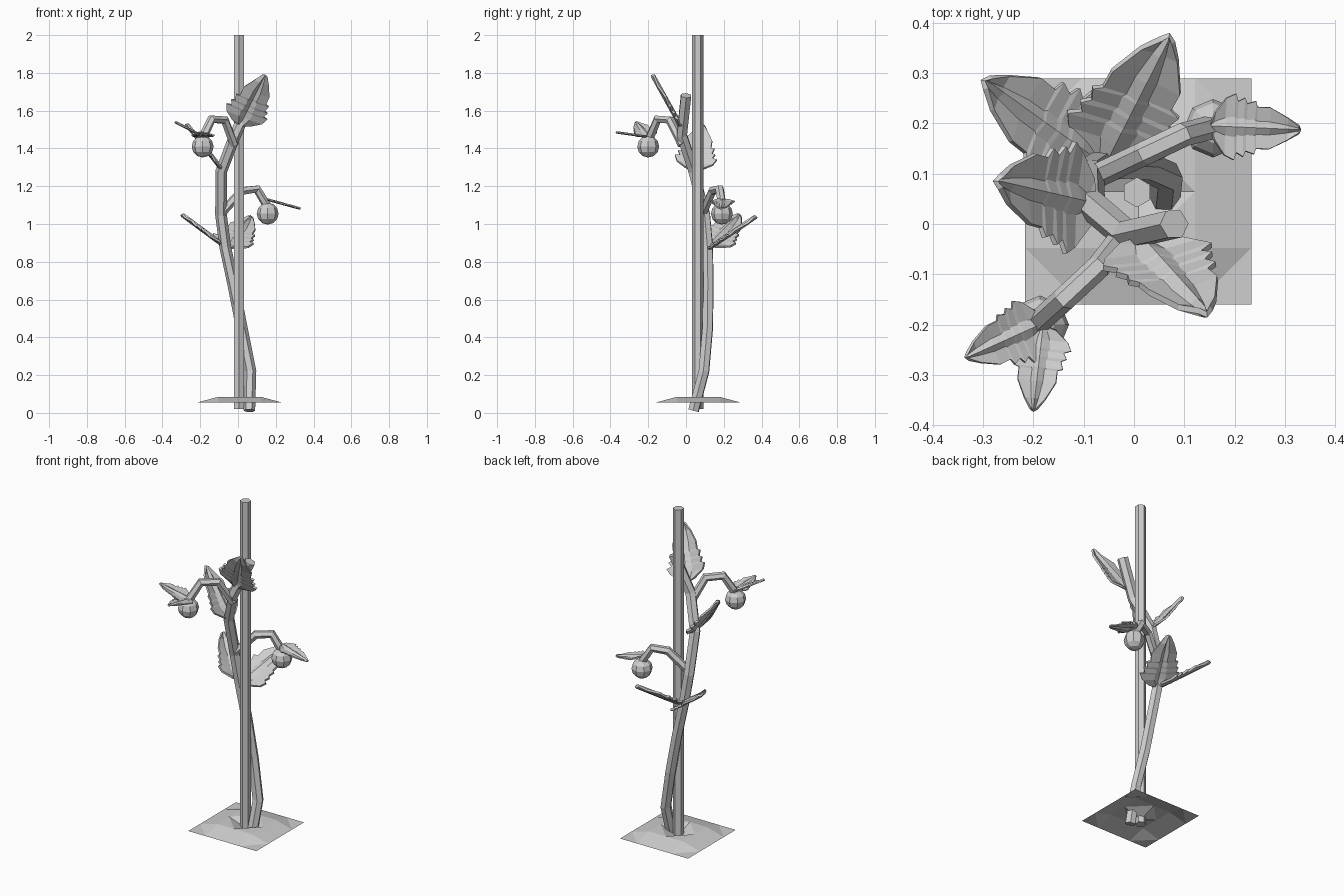
import bpy
import bmesh
import math
from mathutils import Vector

cube = bpy.data.objects.get("Cube")
if cube:
    bpy.data.objects.remove(cube)

GREY = (0.62, 0.62, 0.62, 1)
grey = bpy.data.materials.new("plain_grey")
grey.use_nodes = True
grey.diffuse_color = GREY
grey.node_tree.nodes["Principled BSDF"].inputs["Base Color"].default_value = GREY


def add_object(name, data):
    obj = bpy.data.objects.new(name, data)
    data.materials.append(grey)
    bpy.context.collection.objects.link(obj)
    return obj


def add_bmesh(name, bm):
    mesh = bpy.data.meshes.new(name)
    bm.to_mesh(mesh)
    bm.free()
    return add_object(name, mesh)


def add_tube(name, points, radius):
    """Six-sided tube along a bent path, with optional taper as a fourth value."""
    curve = bpy.data.curves.new(name, "CURVE")
    curve.dimensions = "3D"
    curve.bevel_depth = radius
    curve.bevel_resolution = 1
    curve.use_fill_caps = True
    spline = curve.splines.new("POLY")
    spline.points.add(len(points) - 1)
    spline.use_smooth = False
    for p, co in zip(spline.points, points):
        p.co = (*co[:3], 1)
    return add_object(name, curve)


# Right half of the toothed leaf outline: along, across (fractions of length)
EDGE = [(0.05, 0.15), (0.17, 0.30), (0.27, 0.35), (0.30, 0.27), (0.37, 0.31),
        (0.40, 0.25), (0.49, 0.28), (0.51, 0.22), (0.65, 0.22), (0.85, 0.12), (0.97, 0.04)]


def add_leaf(name, base, tip, side_hint):
    base, tip = Vector(base), Vector(tip)
    axis = tip - base
    length = axis.length
    axis.normalize()
    side = Vector(side_hint)
    side = (side - axis * side.dot(axis)).normalized()
    up = side.cross(axis)
    if up.z < 0:
        side, up = -side, -up
    bm = bmesh.new()

    def vert(t, w, h):
        return bm.verts.new(base + (axis * t + side * w + up * h) * length)

    start, end = vert(0, 0, 0), vert(1, 0, 0)
    mid = [start] + [vert(t, 0, 0.025) for t, _ in EDGE] + [end]
    for s in (-1, 1):
        # A shallow crease runs between the midrib and the toothed edge
        crease = [start] + [vert(t, s * w * 0.3, -0.015) for t, w in EDGE] + [end]
        edge = [start] + [vert(t, s * w, 0.02 if i % 2 == 0 else 0)
                          for i, (t, w) in enumerate(EDGE)] + [end]
        for a, b in ((mid, crease), (crease, edge)):
            for i in range(len(a) - 1):
                ring = []
                for v in (a[i], a[i + 1], b[i + 1], b[i]):
                    if v not in ring:
                        ring.append(v)
                bm.faces.new(ring if s < 0 else ring[::-1])
    bmesh.ops.recalc_face_normals(bm, faces=bm.faces[:])
    obj = add_bmesh(name, bm)
    mod = obj.modifiers.new("thickness", "SOLIDIFY")
    mod.thickness = 0.035 * length
    mod.offset = 0


def add_fruit(name, centre):
    bm = bmesh.new()
    bmesh.ops.create_uvsphere(bm, u_segments=8, v_segments=6, radius=0.058)
    bmesh.ops.translate(bm, verts=bm.verts[:], vec=centre)
    add_bmesh(name, bm)


# Soil patch: raised plateau with sloping rim and a sunken middle
bm = bmesh.new()
N, SIZE = 4, 0.449
grid = [[None] * (N + 1) for _ in range(N + 1)]
for i in range(N + 1):
    for j in range(N + 1):
        rim = i in (0, N) or j in (0, N)
        z = 0.055 if rim else 0.085
        if i == j == N // 2:
            z = 0.045
        grid[i][j] = bm.verts.new((-0.216 + SIZE * i / N, -0.16 + SIZE * j / N, z))
for i in range(N):
    for j in range(N):
        a, b = grid[i][j], grid[i + 1][j]
        c, d = grid[i + 1][j + 1], grid[i][j + 1]
        if (i < N // 2) == (j < N // 2):
            bm.faces.new((a, b, d))
            bm.faces.new((b, c, d))
        else:
            bm.faces.new((a, b, c))
            bm.faces.new((a, c, d))
add_bmesh("soil_patch", bm)

# Support stake
bm = bmesh.new()
bmesh.ops.create_cone(bm, cap_ends=True, segments=6, radius1=0.03, radius2=0.03, depth=1.98)
bmesh.ops.translate(bm, verts=bm.verts[:], vec=(0.006, 0.063, 1.01))
add_bmesh("support_stake", bm)

# Main stem winding round the stake
add_tube("main_stem", [
    (0.06, 0.04, 0.012), (0.066, 0.095, 0.22), (0.02, 0.115, 0.45), (-0.025, 0.118, 0.68),
    (-0.068, 0.115, 0.88), (-0.09, 0.10, 1.05), (-0.088, 0.04, 1.28),
    (-0.015, -0.022, 1.47), (0.08, 0.0, 1.68)], 0.031)

# Fruit-bearing branches
add_tube("upper_branch", [(-0.02, -0.02, 1.42), (-0.07, -0.085, 1.55),
                          (-0.14, -0.15, 1.555), (-0.19, -0.195, 1.45)], 0.024)
add_tube("lower_branch", [(-0.085, 0.09, 1.06), (0.02, 0.14, 1.175),
                          (0.10, 0.178, 1.185), (0.158, 0.193, 1.09)], 0.024)
add_fruit("upper_fruit", (-0.187, -0.2, 1.41))
add_fruit("lower_fruit", (0.157, 0.19, 1.055))

# Leaves: base, tip, direction the blade spreads
X, Y = (1, 0, 0), (0, 1, 0)
LEAVES = {
    "low_right_leaf": ((-0.07, 0.12, 0.88), (-0.30, 0.285, 1.05), Y),
    "low_back_leaf": ((-0.06, 0.12, 0.87), (0.07, 0.375, 1.04), X),
    "mid_right_leaf": ((-0.08, 0.04, 1.28), (-0.275, 0.085, 1.53), Y),
    "top_leaf": ((0.01, -0.03, 1.52), (0.145, -0.18, 1.79), X),
    "upper_fruit_leaf_side": ((-0.18, -0.195, 1.46), (-0.335, -0.265, 1.54), Y),
    "upper_fruit_leaf_front": ((-0.18, -0.2, 1.46), (-0.2, -0.372, 1.485), X),
    "lower_fruit_leaf": ((0.15, 0.195, 1.13), (0.332, 0.187, 1.08), Y),
}
for name, (base, tip, hint) in LEAVES.items():
    add_leaf(name, base, tip, hint)
